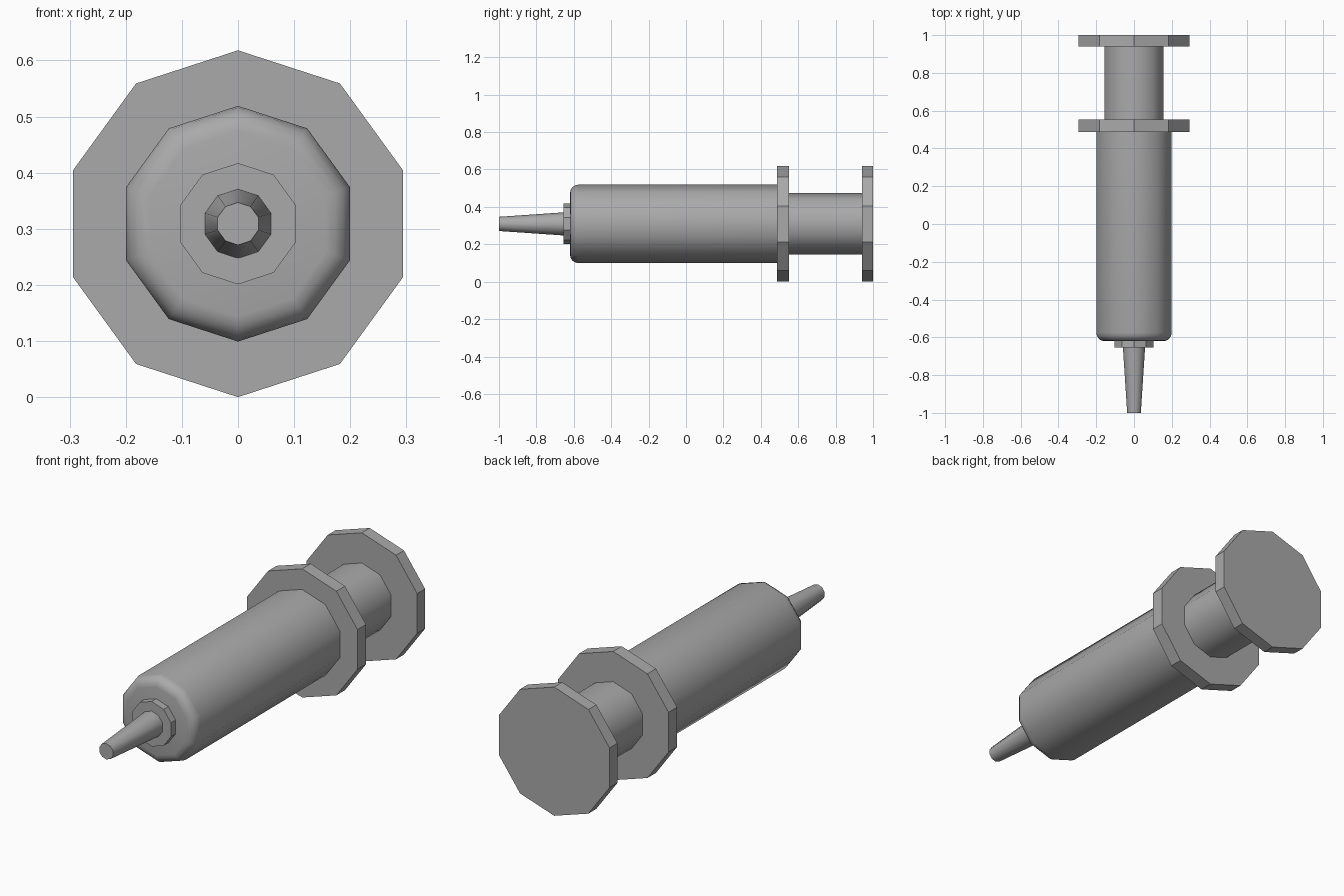
import bpy, bmesh, math

cube = bpy.data.objects.get("Cube")
if cube:
    bpy.data.objects.remove(cube, do_unlink=True)

SIDES = 10
AXIS_Z = 0.309

grey = bpy.data.materials.new("mid grey plastic")
grey.use_nodes = True
COLOUR = (0.4, 0.4, 0.4, 1)
grey.diffuse_color = COLOUR
grey.node_tree.nodes["Principled BSDF"].inputs["Base Color"].default_value = COLOUR


def turned_part(name, profile, smooth=True):
    """Ten-sided solid along y from (y, radius) pairs, listed front to back."""
    bm = bmesh.new()
    rings = []
    for y, r in profile:
        ring = []
        for i in range(SIDES):
            a = math.tau * i / SIDES
            ring.append(bm.verts.new((r * math.sin(a), y, AXIS_Z + r * math.cos(a))))
        rings.append(ring)
    for near, far in zip(rings, rings[1:]):
        for i in range(SIDES):
            j = (i + 1) % SIDES
            bm.faces.new((near[i], near[j], far[j], far[i]))
    bm.faces.new(rings[0])
    bm.faces.new(rings[-1])
    bmesh.ops.recalc_face_normals(bm, faces=bm.faces)
    mesh = bpy.data.meshes.new(name)
    bm.to_mesh(mesh)
    bm.free()
    mesh.materials.append(grey)
    obj = bpy.data.objects.new(name, mesh)
    bpy.context.collection.objects.link(obj)
    if smooth:
        bpy.ops.object.select_all(action='DESELECT')
        obj.select_set(True)
        bpy.context.view_layer.objects.active = obj
        bpy.ops.object.shade_smooth_by_angle(angle=math.radians(40))
    return obj


# Barrel with a rounded front shoulder
ROUND = 0.045
steps = 4
shoulder = []
for k in range(steps + 1):
    t = math.pi / 2 * k / steps
    shoulder.append((-0.62 + ROUND * (1 - math.sin(t)), 0.21 - ROUND * (1 - math.cos(t))))
shoulder.reverse()
turned_part("barrel", shoulder + [(0.5, 0.21)])

# Nozzle and its collar
turned_part("nozzle_collar", [(-0.655, 0.108), (-0.61, 0.108)], smooth=False)
turned_part("nozzle", [(-1.0, 0.038), (-0.65, 0.062)])

# Finger flange, plunger rod and thumb plate
turned_part("finger_flange", [(0.487, 0.309), (0.552, 0.309)], smooth=False)
turned_part("plunger_rod", [(0.54, 0.164), (0.95, 0.164)])
turned_part("thumb_plate", [(0.94, 0.309), (1.0, 0.309)], smooth=False)
